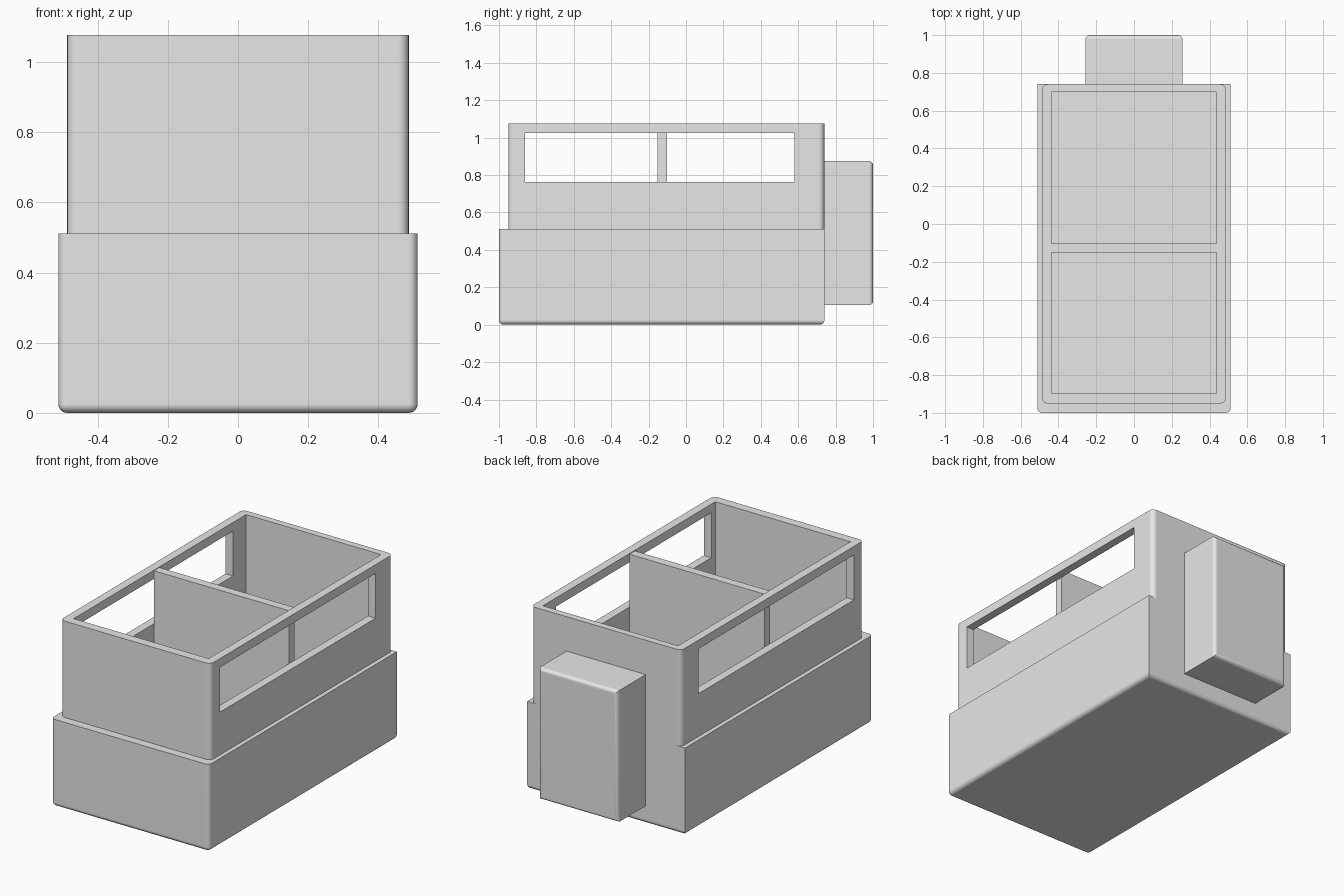
import bpy, bmesh, math

if "Cube" in bpy.data.objects:
    bpy.data.objects.remove(bpy.data.objects["Cube"], do_unlink=True)

grey = bpy.data.materials.new("light_grey")
grey.use_nodes = True
grey.diffuse_color = (0.8, 0.8, 0.8, 1)
grey.node_tree.nodes["Principled BSDF"].inputs["Base Color"].default_value = (0.8, 0.8, 0.8, 1)


def box(name, x, y, z, radius=0, rounded=None):
    """Box from x, y, z ranges; edges whose midpoint passes the rule are rounded."""
    bm = bmesh.new()
    bmesh.ops.create_cube(bm, size=1)
    for v in bm.verts:
        v.co = [r[0] if c < 0 else r[1] for c, r in zip(v.co, (x, y, z))]
    if rounded:
        edges = [e for e in bm.edges
                 if rounded(e, (e.verts[0].co + e.verts[1].co) / 2)]
        bmesh.ops.bevel(bm, geom=edges, offset=radius, segments=5,
                        profile=0.5, affect='EDGES', clamp_overlap=True)
    mesh = bpy.data.meshes.new(name)
    bm.to_mesh(mesh)
    bm.free()
    mesh.materials.append(grey)
    ob = bpy.data.objects.new(name, mesh)
    bpy.context.collection.objects.link(ob)
    return ob


def activate(ob):
    bpy.ops.object.select_all(action='DESELECT')
    ob.select_set(True)
    bpy.context.view_layer.objects.active = ob


def combine(target, tool, operation):
    activate(target)
    mod = target.modifiers.new("combine", 'BOOLEAN')
    mod.operation = operation
    mod.solver = 'EXACT'
    mod.object = tool
    bpy.ops.object.modifier_apply(modifier=mod.name)
    bpy.data.objects.remove(tool, do_unlink=True)


def smooth(ob):
    activate(ob)
    bpy.ops.object.shade_smooth_by_angle(angle=math.radians(30))
    ob.modifiers.new("even_normals", 'WEIGHTED_NORMAL').keep_sharp = True


def is_vertical(e):
    return abs(e.verts[0].co.z - e.verts[1].co.z) > 0.1


# Lower hull: rounded along the bottom and the front corners
body = box("boat_body", (-0.512, 0.512), (-1, 0.74), (0, 0.512), 0.025,
           lambda e, m: m.z < 0.01 or (is_vertical(e) and m.y < 0))

# Cabin: rounded upright corners, flush with the stern
cabin = box("cabin", (-0.487, 0.487), (-0.95, 0.74), (0.4, 1.077), 0.03,
            lambda e, m: is_vertical(e))
combine(body, cabin, 'UNION')

# Open interior and the long side windows
combine(body, box("interior", (-0.438, 0.438), (-0.897, 0.7), (0.05, 1.3)), 'DIFFERENCE')
combine(body, box("windows", (-0.8, 0.8), (-0.86, 0.58), (0.763, 1.026)), 'DIFFERENCE')
smooth(body)

# Cross wall between the two compartments
box("divider_wall", (-0.438, 0.438), (-0.152, -0.102), (0.05, 1.073))

# Motor block on the stern, rounded around its outer face
motor = box("stern_motor", (-0.257, 0.257), (0.74, 1), (0.105, 0.875), 0.022,
            lambda e, m: m.y > 0.99)
smooth(motor)
